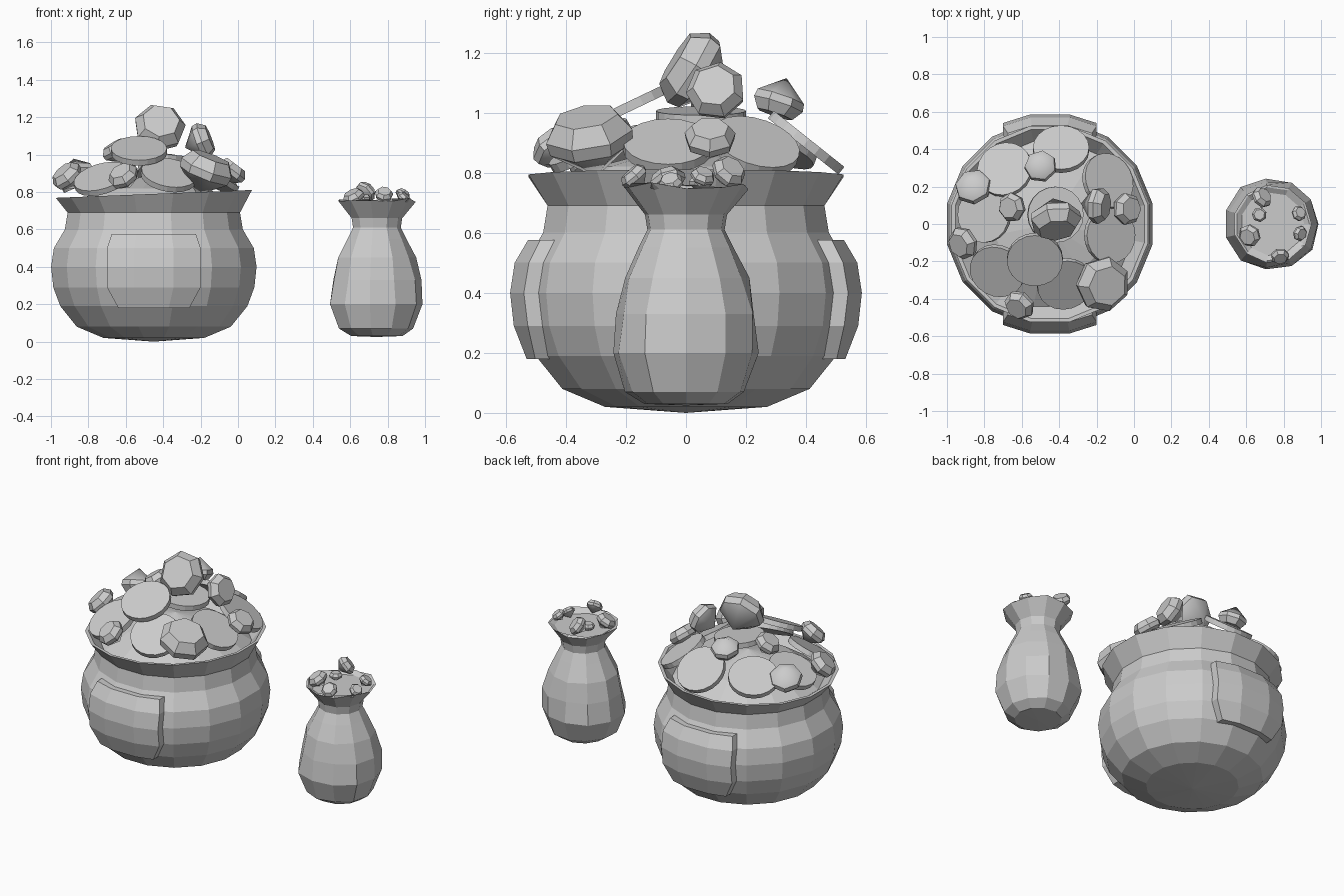
import bpy, bmesh, math, random
from mathutils import Vector

if "Cube" in bpy.data.objects:
    bpy.data.objects.remove(bpy.data.objects["Cube"])
random.seed(4)

GREY = bpy.data.materials.new("plain_grey")
GREY.use_nodes = True
COL = (0.6, 0.6, 0.6, 1)
GREY.diffuse_color = COL
GREY.node_tree.nodes["Principled BSDF"].inputs["Base Color"].default_value = COL


def finish(name, bm, smooth=None):
    bmesh.ops.recalc_face_normals(bm, faces=bm.faces)
    me = bpy.data.meshes.new(name)
    bm.to_mesh(me)
    bm.free()
    me.materials.append(GREY)
    ob = bpy.data.objects.new(name, me)
    bpy.context.collection.objects.link(ob)
    if smooth:
        bpy.ops.object.select_all(action='DESELECT')
        ob.select_set(True)
        bpy.context.view_layer.objects.active = ob
        bpy.ops.object.shade_smooth_by_angle(angle=math.radians(smooth))
    return ob


def lathe(profile, sides, turn=0.0):
    """Revolve (radius, height) points; zero radius makes a pole."""
    bm = bmesh.new()
    rings = []
    for r, z in profile:
        if r == 0:
            rings.append([bm.verts.new((0, 0, z))] * sides)
            continue
        angles = [2 * math.pi * (i + turn) / sides for i in range(sides)]
        rings.append([bm.verts.new((r * math.cos(a), r * math.sin(a), z)) for a in angles])
    for a, b in zip(rings, rings[1:]):
        for i in range(sides):
            j = (i + 1) % sides
            bm.faces.new(list(dict.fromkeys((a[i], a[j], b[j], b[i]))))
    return bm


def place(ob, loc, axis):
    ob.location = loc
    ob.rotation_mode = 'QUATERNION'
    ob.rotation_quaternion = Vector(axis).to_track_quat('Z', 'Y')


# Pot: rounded body, flared rim and a domed bed inside
POT_X = -0.45
BODY = [(0.275, 0.02), (0.42, 0.08), (0.51, 0.19), (0.548, 0.29),
        (0.56, 0.4), (0.545, 0.5), (0.485, 0.6), (0.47, 0.69)]
pot_bm = lathe([(0, 0.0)] + BODY + [(0.535, 0.79), (0.515, 0.79), (0.45, 0.72),
               (0.3, 0.82), (0, 0.9)], 16, 0.5)
for v in pot_bm.verts:
    if v.co.z > 0.78 and v.co.xy.length > 0.5:
        v.co.z += 0.04 * v.co.x
finish("pot", pot_bm).location.x = POT_X


# Curved plates on the pot's front and back
def pot_radius(z):
    for (r0, z0), (r1, z1) in zip(BODY, BODY[1:]):
        if z0 <= z <= z1:
            return r0 + (r1 - r0) * (z - z0) / (z1 - z0)


ROWS = [(0.18, 0.19), (0.29, 0.25), (0.4, 0.25), (0.5, 0.25), (0.575, 0.225)]
for name, side in (("front_plate", -1), ("back_plate", 1)):
    bm = bmesh.new()
    grid = []
    for z, half in ROWS:
        row = []
        for t in (-1, -0.42, 0.42, 1):
            x = t * half
            y = side * math.sqrt((pot_radius(z) + 0.035) ** 2 - x * x)
            row.append(bm.verts.new((x, y, z)))
        grid.append(row)
    for a, b in zip(grid, grid[1:]):
        for i in range(3):
            bm.faces.new((a[i], a[i + 1], b[i + 1], b[i]))
    # Close the edge back into the pot wall
    rim = [e for e in bm.edges if e.is_boundary]
    out = bmesh.ops.extrude_edge_only(bm, edges=rim)
    for v in out["geom"]:
        if isinstance(v, bmesh.types.BMVert):
            v.co.y -= side * 0.06
    finish(name, bm).location.x = POT_X

# Sack: lumpy body, pinched neck and flared mouth
sack_bm = lathe([(0, 0.025), (0.14, 0.03), (0.2, 0.07), (0.25, 0.2), (0.235, 0.33),
                 (0.205, 0.45), (0.16, 0.55), (0.13, 0.61), (0.138, 0.66),
                 (0.21, 0.755), (0.198, 0.755), (0.17, 0.735), (0, 0.735)], 11)
for v in sack_bm.verts:
    if 0.05 < v.co.z < 0.5:
        v.co.xy *= random.uniform(0.96, 1.05)
    if v.co.z > 0.75:
        v.co.z += random.uniform(-0.012, 0.012)
finish("sack", sack_bm).location.x = 0.74

# Coins: position, facing direction
COINS = [((-0.53, -0.19, 1.02), (0, -0.43, 0.9)),
         ((-0.39, 0.4, 0.9), (0, 0.62, 0.78)),
         ((-0.69, 0.29, 0.89), (-0.25, 0.35, 0.9)),
         ((-0.14, 0.23, 0.89), (0.5, 0.25, 0.8)),
         ((-0.13, -0.06, 0.89), (0.5, 0, 0.85)),
         ((-0.73, -0.25, 0.87), (-0.25, -0.45, 0.85)),
         ((-0.37, -0.32, 0.89), (0.15, -0.5, 0.85)),
         ((-0.8, 0.05, 0.87), (-0.4, 0, 0.9)),
         ((-0.42, 0.05, 0.99), (0.1, 0, 1))]
for i, (loc, axis) in enumerate(COINS):
    bm = lathe([(0, -0.016), (0.15, -0.016), (0.15, 0.016), (0, 0.016)], 20)
    place(finish(f"coin_{i + 1}", bm), loc, axis)

# Gems: position, table direction, radius
GEMS = [((-0.42, 0.03, 1.14), (0.1, -0.8, 0.5), 0.14),
        ((-0.17, -0.32, 0.91), (0.35, -0.15, 0.9), 0.15),
        ((-0.5, 0.31, 1.04), (0.1, -0.3, -0.9), 0.088),
        ((-0.2, 0.1, 1.07), (0.9, -0.1, 0.35), 0.1),
        ((-0.04, 0.08, 0.91), (0.6, 0, 0.8), 0.087),
        ((-0.65, 0.09, 1.02), (-0.5, -0.1, 0.8), 0.08),
        ((-0.86, 0.2, 0.9), (0.2, -0.4, -0.8), 0.1),
        ((-0.91, -0.1, 0.88), (-0.6, -0.3, 0.7), 0.09),
        ((-0.61, -0.43, 0.88), (-0.4, -0.5, 0.7), 0.085),
        ((0.68, 0.14, 0.8), (0.5, 0.4, 0.5), 0.06),
        ((0.67, 0.05, 0.765), (0, 0, 1), 0.04),
        ((0.88, 0.055, 0.785), (0.5, 0.3, 0.8), 0.042),
        ((0.62, -0.06, 0.77), (-0.4, -0.3, 0.8), 0.062),
        ((0.885, -0.05, 0.765), (0.6, -0.2, 0.7), 0.042),
        ((0.78, -0.17, 0.785), (0.1, -0.6, 0.7), 0.05)]
CUT = [(0, 0.55), (0.72, 0.55), (1, 0.15), (0.95, -0.15), (0, -0.9)]
for i, (loc, axis, r) in enumerate(GEMS):
    bm = lathe([(a * r, b * r) for a, b in CUT], 7, random.random())
    place(finish(f"gem_{i + 1}", bm, 40), loc, axis)
